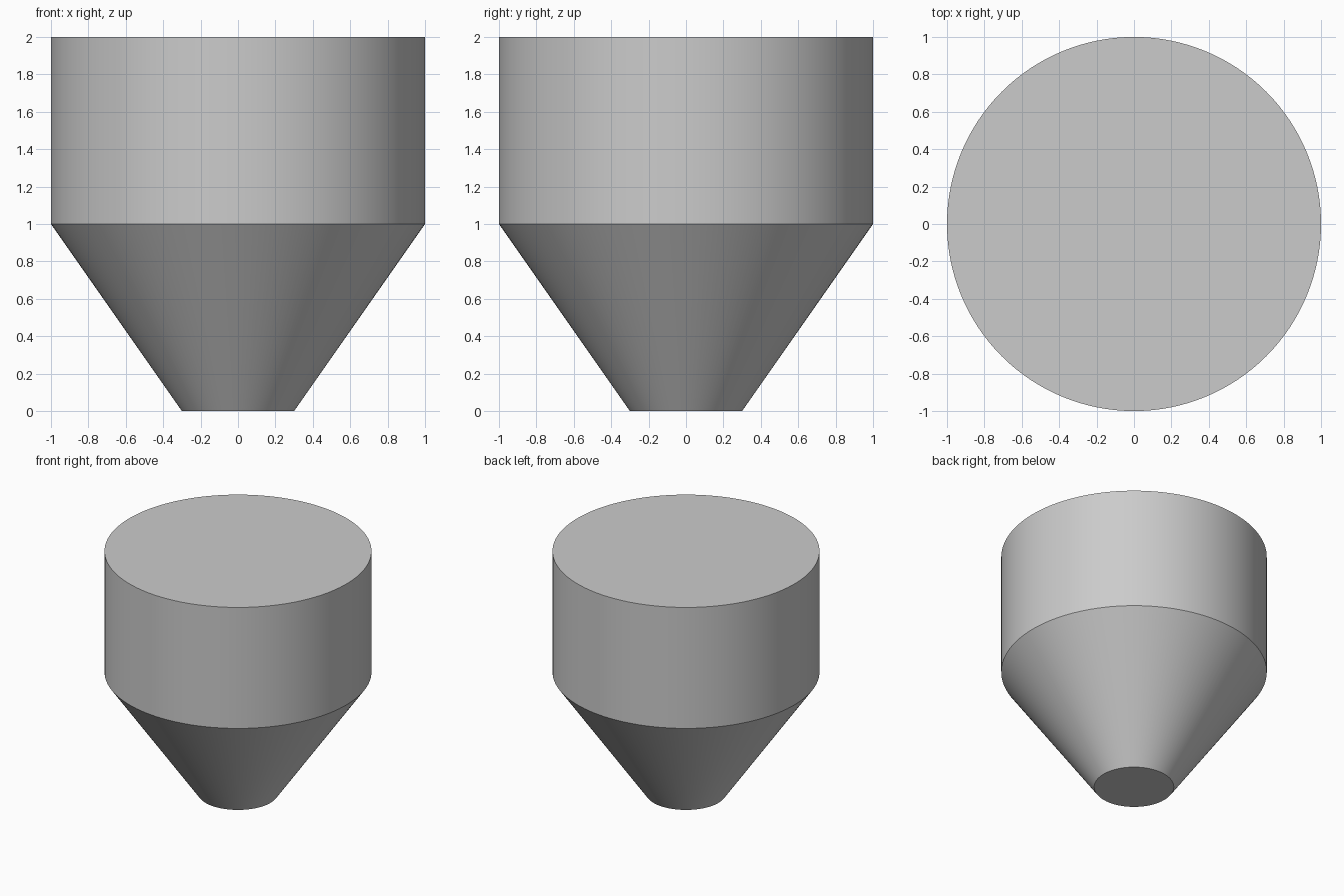
import bpy
import bmesh
import math

cube = bpy.data.objects.get("Cube")
if cube:
    bpy.data.objects.remove(cube, do_unlink=True)

SEGMENTS = 128

# Plain grey used on the whole body
grey = bpy.data.materials.new("plain_grey")
grey.use_nodes = True
colour = (0.6, 0.6, 0.6, 1)
grey.diffuse_color = colour
grey.node_tree.nodes["Principled BSDF"].inputs["Base Color"].default_value = colour

# Hopper body: (radius, height) rings from the outlet up to the lid
profile = [(0.3, 0), (1, 1), (1, 2)]
bm = bmesh.new()
rings = []
for radius, height in profile:
    ring = []
    for i in range(SEGMENTS):
        a = math.tau * i / SEGMENTS
        ring.append(bm.verts.new((radius * math.cos(a), radius * math.sin(a), height)))
    rings.append(ring)

# Cone and cylinder walls
for low, high in zip(rings, rings[1:]):
    for i in range(SEGMENTS):
        j = (i + 1) % SEGMENTS
        bm.faces.new((low[i], low[j], high[j], high[i]))

# Flat outlet and lid
bm.faces.new(reversed(rings[0]))
bm.faces.new(rings[-1])

mesh = bpy.data.meshes.new("hopper_body")
bm.to_mesh(mesh)
bm.free()
mesh.materials.append(grey)
body = bpy.data.objects.new("hopper_body", mesh)
bpy.context.collection.objects.link(body)

# Smooth round walls, sharp rims
bpy.ops.object.select_all(action="DESELECT")
body.select_set(True)
bpy.context.view_layer.objects.active = body
bpy.ops.object.shade_smooth_by_angle(angle=math.radians(30))
